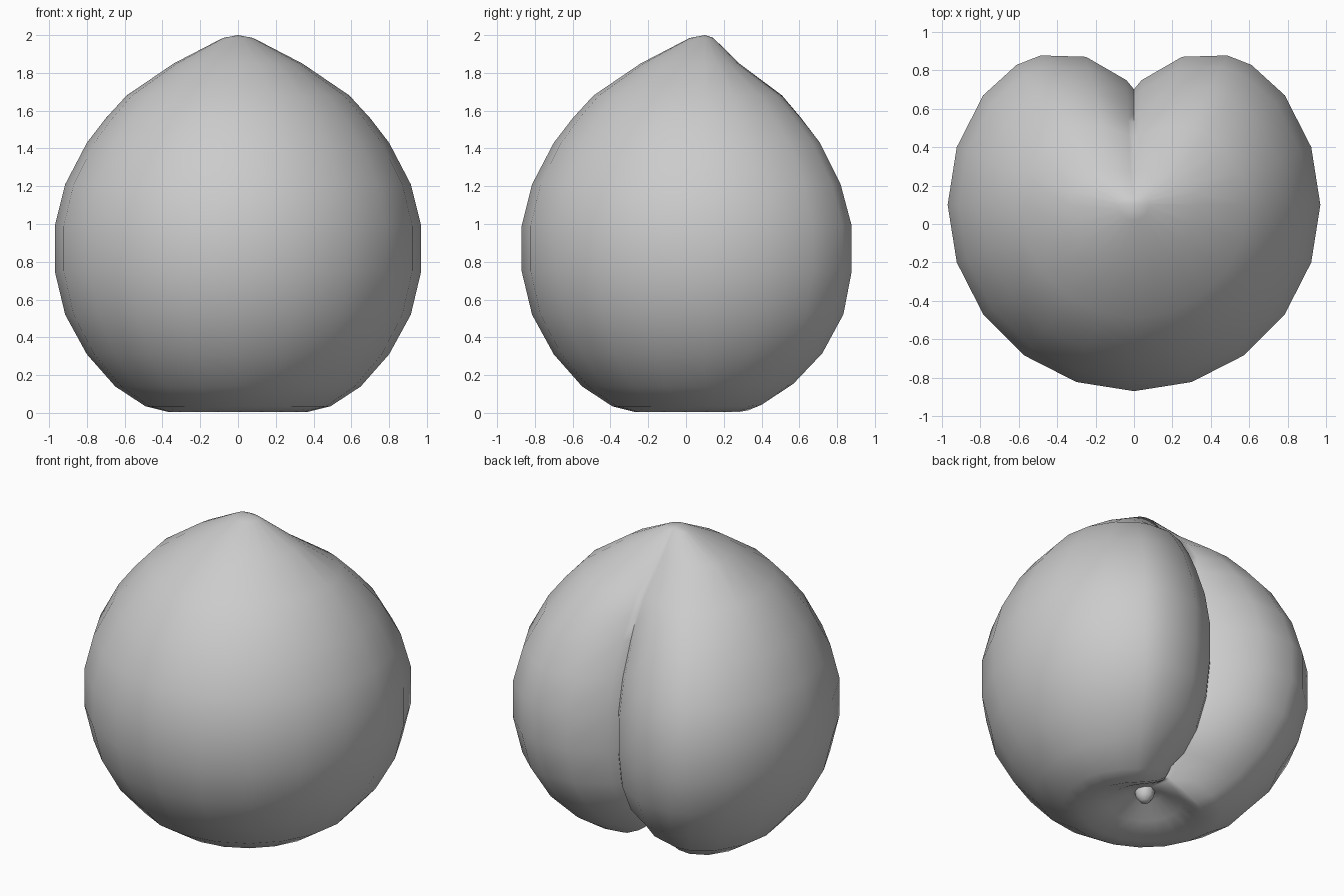
import bpy, bmesh, math

if "Cube" in bpy.data.objects:
    bpy.data.objects.remove(bpy.data.objects["Cube"])

AXIS_Y = 0.1  # the fruit's axis sits slightly behind the origin

# Rings: radius, height, back flattening, groove strength, groove lift
RINGS = [(0.08, 1.985, 0.60, 0.2, 0), (0.34, 1.85, 0.62, 0.55, 0),
         (0.59, 1.68, 0.84, 0.8, 0), (0.70, 1.56, 0.90, 0.9, 0),
         (0.80, 1.43, 0.95, 1, 0), (0.915, 1.21, 0.98, 1, 0),
         (0.97, 0.99, 1, 1, 0), (0.97, 0.75, 1, 1, 0),
         (0.915, 0.52, 1, 1, 0.01), (0.80, 0.31, 0.97, 1, 0.04),
         (0.65, 0.14, 0.90, 1, 0.10), (0.49, 0.035, 0.82, 1, 0.17),
         (0.37, 0.005, 0.82, 0.9, 0.15), (0.22, 0.06, 1, 0.5, 0.08),
         (0.10, 0.125, 1, 0.2, 0.02)]

# Angle away from the groove (degrees) and radius factor there
GROOVE = [(0, 0.62), (3.5, 0.67), (18, 0.835), (32, 0.945), (40, 0.98)]
HALF = GROOVE + [(a, 1.0) for a in range(54, 181, 18)]
SECTION = HALF + [(-a, f) for a, f in reversed(HALF[1:-1])]


def finish(bm, name, angle):
    bmesh.ops.recalc_face_normals(bm, faces=bm.faces[:])
    mesh = bpy.data.meshes.new(name)
    bm.to_mesh(mesh)
    bm.free()
    obj = bpy.data.objects.new(name, mesh)
    bpy.context.collection.objects.link(obj)
    bpy.ops.object.select_all(action='DESELECT')
    obj.select_set(True)
    bpy.context.view_layer.objects.active = obj
    bpy.ops.object.shade_smooth_by_angle(angle=math.radians(angle))
    return obj


# Fruit body: stacked rings with a cleft at the back, a tip and a base dimple
bm = bmesh.new()
loops = []
for r, z, flat, depth, lift in RINGS:
    loop = []
    for deg, f in SECTION:
        a = math.radians(deg)
        rr = r * (1 - (1 - f) * depth)
        y = rr * math.cos(a)
        if y > 0:
            y *= flat
        w = (1 - f) / 0.38
        loop.append(bm.verts.new((rr * math.sin(a), AXIS_Y + y, z + lift * w)))
    loops.append(loop)
n = len(SECTION)
for up, low in zip(loops, loops[1:]):
    for i in range(n):
        j = (i + 1) % n
        bm.faces.new((up[i], up[j], low[j], low[i]))
for z, loop in ((2.0, loops[0]), (0.15, loops[-1])):
    pole = bm.verts.new((0, AXIS_Y, z))
    for i in range(n):
        bm.faces.new((pole, loop[i], loop[(i + 1) % n]))
finish(bm, "fruit_body", 80)

# Small stem nub in the dimple
bm = bmesh.new()
bmesh.ops.create_uvsphere(bm, u_segments=8, v_segments=6, radius=0.06)
for v in bm.verts:
    v.co.z = v.co.z * 1.2 + 0.13
    v.co.y += AXIS_Y
finish(bm, "stem_nub", 80)
